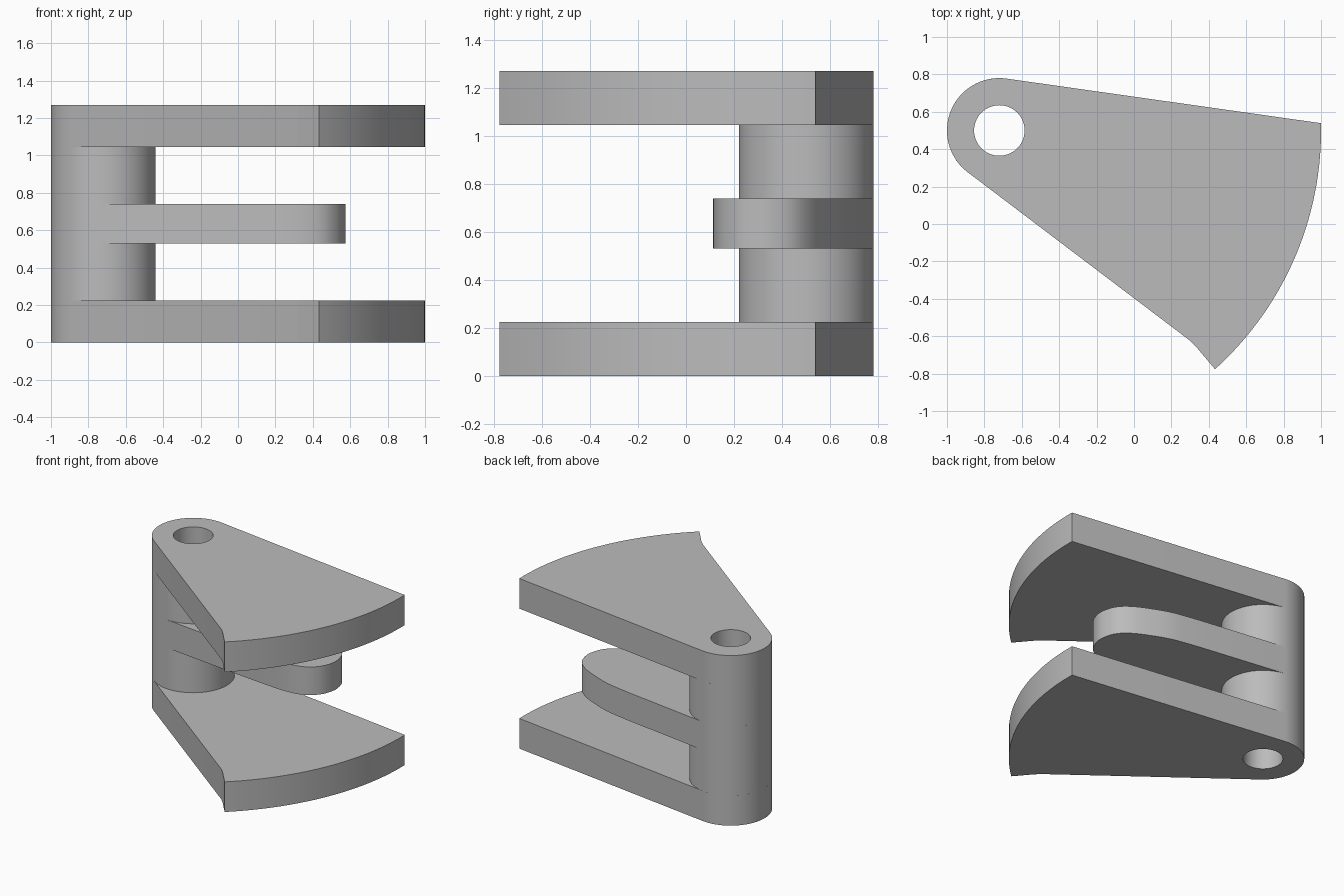
import bpy
from math import cos, sin, radians, pi
from mathutils import Vector

cube = bpy.data.objects.get("Cube")
if cube:
    bpy.data.objects.remove(cube, do_unlink=True)

HUB = Vector((-0.72, 0.5))
HUB_R, BORE_R, SECTOR_R = 0.28, 0.135, 1.72

grey = bpy.data.materials.new("plain_grey")
grey.use_nodes = True
colour = (0.5, 0.5, 0.5, 1)
grey.diffuse_color = colour
grey.node_tree.nodes["Principled BSDF"].inputs["Base Color"].default_value = colour


def arc(radius, start, end, steps):
    """Points on an arc around the hub axis, angles in degrees."""
    angles = [radians(start + (end - start) * i / steps) for i in range(steps + 1)]
    return [HUB + radius * Vector((cos(a), sin(a))) for a in angles]


def rounded(points, steps=5):
    """Smooth path through the points."""
    pts = [Vector(p) for p in points]
    pts = [2 * pts[0] - pts[1]] + pts + [2 * pts[-1] - pts[-2]]
    path = []
    for a, b, c, d in zip(pts, pts[1:], pts[2:], pts[3:]):
        for i in range(steps):
            t = i / steps
            path.append(b + 0.5 * t * (c - a + t * (2 * a - 5 * b + 4 * c - d
                                                    + t * (3 * (b - c) + d - a))))
    return path + [pts[-2]]


def slab(name, outline, bottom, top):
    """Filled outline with the bore left open, extruded between two heights."""
    curve = bpy.data.curves.new(name, "CURVE")
    curve.dimensions = "2D"
    curve.fill_mode = "BOTH"
    curve.extrude = (top - bottom) / 2
    for loop in (outline, arc(BORE_R, 0, 360, 64)[:-1]):
        spline = curve.splines.new("POLY")
        spline.points.add(len(loop) - 1)
        for point, p in zip(spline.points, loop):
            point.co = (p.x, p.y, 0, 1)
        spline.use_cyclic_u = True
    obj = bpy.data.objects.new(name, curve)
    obj.location.z = (top + bottom) / 2
    bpy.context.collection.objects.link(obj)
    bpy.ops.object.select_all(action="DESELECT")
    obj.select_set(True)
    bpy.context.view_layer.objects.active = obj
    bpy.ops.object.convert(target="MESH")
    obj = bpy.context.object
    obj.data.materials.clear()
    obj.data.materials.append(grey)
    # Weld caps to walls so normals agree and edges stay sharp
    bpy.ops.object.mode_set(mode="EDIT")
    bpy.ops.mesh.select_all(action="SELECT")
    bpy.ops.mesh.remove_doubles(threshold=0.0005)
    bpy.ops.mesh.normals_make_consistent(inside=False)
    bpy.ops.object.mode_set(mode="OBJECT")
    bpy.ops.object.shade_smooth_by_angle(angle=radians(30))


# Sector plates: hub arc, small flared tip, wide outer arc
sector = arc(HUB_R, 82, 232.8, 40)
sector += [Vector((0.30, -0.624)), Vector((0.335, -0.66))]
sector += arc(SECTOR_R, -47.9, 1.3, 48)
slab("lower_plate", sector, 0, 0.225)
slab("upper_plate", sector, 1.045, 1.27)

# Hub columns between the plates
column = arc(HUB_R, 0, 360, 80)[:-1]
slab("lower_hub", column, 0.225, 0.53)
slab("upper_hub", column, 0.74, 1.045)

# Middle lever with a rounded end
lever = arc(HUB_R, 82, 264, 48)
lever += rounded([(-0.1, 0.147), (0.2, 0.118), (0.35, 0.115), (0.46, 0.142),
                  (0.53, 0.2), (0.565, 0.27), (0.575, 0.35), (0.545, 0.45),
                  (0.47, 0.525), (0.356, 0.584), (0.2, 0.642), (0, 0.68)])
slab("middle_lever", lever, 0.53, 0.74)
